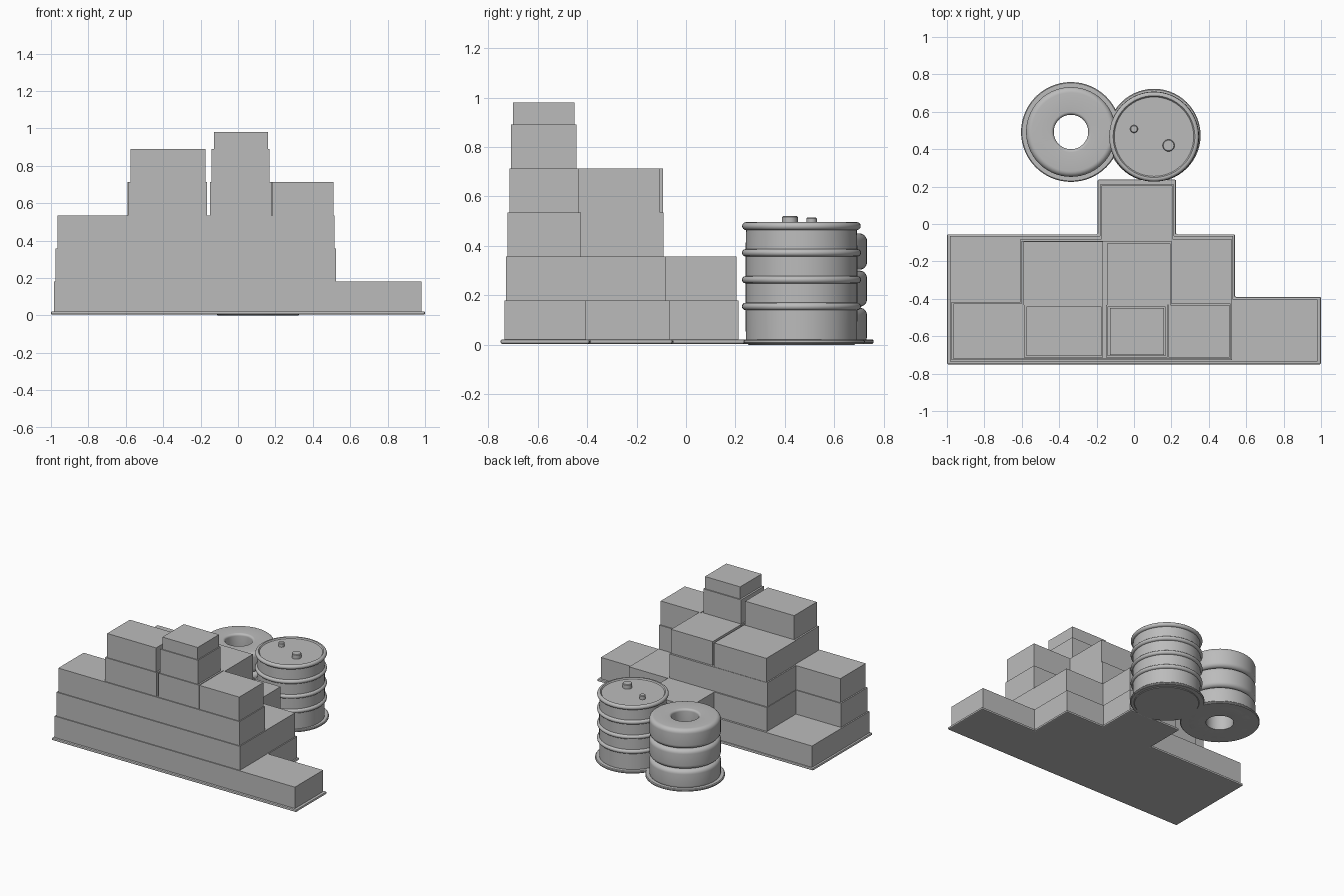
import bpy, bmesh, math

if "Cube" in bpy.data.objects:
    bpy.data.objects.remove(bpy.data.objects["Cube"], do_unlink=True)

grey = bpy.data.materials.new("plain_grey")
grey.use_nodes = True
grey.diffuse_color = (0.5, 0.5, 0.5, 1)
grey.node_tree.nodes["Principled BSDF"].inputs["Base Color"].default_value = (0.5, 0.5, 0.5, 1)


def finish(bm, name, smooth=False):
    bmesh.ops.recalc_face_normals(bm, faces=bm.faces)
    mesh = bpy.data.meshes.new(name)
    bm.to_mesh(mesh)
    bm.free()
    mesh.materials.append(grey)
    obj = bpy.data.objects.new(name, mesh)
    bpy.context.collection.objects.link(obj)
    if smooth:
        bpy.ops.object.select_all(action='DESELECT')
        obj.select_set(True)
        bpy.context.view_layer.objects.active = obj
        bpy.ops.object.shade_smooth_by_angle(angle=math.radians(40))
    return obj


def prism(name, outline, z0, z1):
    """Extrude a flat outline between two heights."""
    bm = bmesh.new()
    face = bm.faces.new([bm.verts.new((x, y, z0)) for x, y in outline])
    top = bmesh.ops.extrude_face_region(bm, geom=[face])["geom"]
    bmesh.ops.translate(bm, vec=(0, 0, z1 - z0),
                        verts=[v for v in top if isinstance(v, bmesh.types.BMVert)])
    return finish(bm, name)


def lathe(name, centre, profile, steps=56, closed=False):
    """Spin (radius, height) points around an upright axis."""
    bm = bmesh.new()
    vs = [bm.verts.new((r + centre[0], centre[1], z)) for r, z in profile]
    pairs = list(zip(vs, vs[1:])) + ([(vs[-1], vs[0])] if closed else [])
    edges = [bm.edges.new(p) for p in pairs]
    bmesh.ops.spin(bm, geom=vs + edges, cent=(*centre, 0), axis=(0, 0, 1),
                   angle=math.tau, steps=steps, use_duplicate=False)
    bmesh.ops.remove_doubles(bm, verts=bm.verts, dist=0.0005)
    return finish(bm, name, True)


def arc(r, z, rad, start, end, n=6):
    angles = [math.radians(start + (end - start) * i / n) for i in range(n + 1)]
    return [(r + rad * math.cos(a), z + rad * math.sin(a)) for a in angles]


def stepped(xl, xr, x4, x3l, x3r, y0, y1, y2, y3):
    """Plan of the pile: long front row, shorter middle row, single back cell."""
    return [(xl, y0), (xr, y0), (xr, y1), (x4, y1), (x4, y2), (x3r, y2),
            (x3r, y3), (x3l, y3), (x3l, y2), (xl, y2)]


# Base plate with softened edges
plate = prism("base_plate", stepped(-1, 1, .54, -.195, .225, -.75, -.39, -.055, .237), .004, .022)
bevel = plate.modifiers.new("soft_edge", 'BEVEL')
bevel.width = .007
bevel.segments = 2

# Bottom course of boxes
prism("box_course_1", stepped(-.985, .98, .53, -.183, .213, -.735, -.405, -.065, .212), .015, .18)

# Upper courses: (left, right, front, back) of each box
courses = [
    (2, .18, .357, [(-.975, .525, -.728, -.418), (-.606, .522, -.418, -.08), (-.175, .205, -.08, .205)]),
    (3, .357, .535, [(-.965, .517, -.721, -.425), (-.602, .2, -.425, -.09)]),
    (4, .535, .712, [(-.587, -.165, -.714, -.433), (-.15, .18, -.714, -.433), (.185, .51, -.714, -.433),
                     (-.592, -.165, -.433, -.093), (-.145, .195, -.433, -.105)]),
    (5, .712, .89, [(-.575, -.175, -.707, -.442), (-.142, .168, -.707, -.442)]),
    (6, .89, .98, [(-.128, .16, -.7, -.45)]),
]
for level, z0, z1, boxes in courses:
    for i, (x0, x1, y0, y1) in enumerate(boxes, 1):
        prism(f"box_{level}_{i}", [(x0, y0), (x1, y0), (x1, y1), (x0, y1)], z0, z1)

# Steel drum with rolled hoops and rim
drum = (.107, .467)
body = [(0, 0), (.215, 0), (.225, .01)]
for z in (.155, .263, .372):
    body += arc(.226, z, .015, -90, 90)
body += arc(.224, .48, .016, -90, 110, 8) + [(.212, .487), (0, .487)]
lathe("drum", drum, body)
lathe("drum_foot", (.107, .474), [(0, .004), (.244, .004), (.249, .009), (.249, .017), (.244, .022), (0, .022)])
for name, spot, r, top in (("large_bung", (.185, .42), .032, .52), ("small_bung", (0, .508), .021, .515)):
    lathe(name, spot, [(0, .48), (r, .48), (r, top - .004), (r - .004, top), (0, top)], 24)

# Stack of three tyres
stack = (-.337, .492)
for i in range(3):
    lo, hi = i * .15 + .004, i * .15 + .15
    tyre = (arc(.108, lo + .016, .016, 180, 270) + arc(.21, lo + .03, .03, 270, 360)
            + arc(.21, hi - .03, .03, 0, 90) + arc(.108, hi - .016, .016, 90, 180))
    lathe(f"tyre_{i + 1}", stack, tyre, closed=True)
lathe("tyre_foot", stack, [(.093, .004), (.262, .004), (.267, .009), (.267, .017), (.262, .022), (.093, .022)],
      closed=True)
